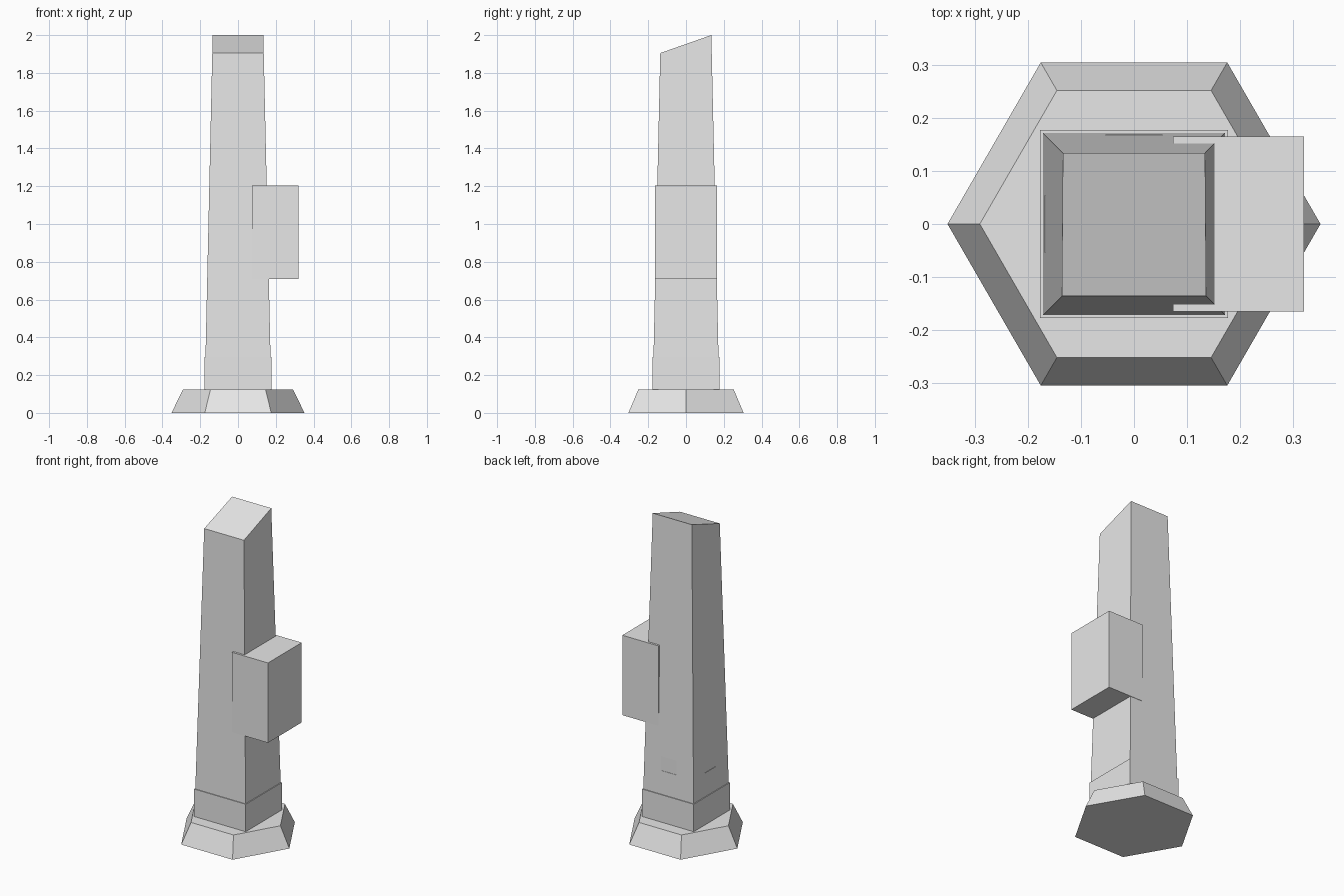
import bpy, bmesh, math
from mathutils import Matrix, Vector

cube = bpy.data.objects.get("Cube")
if cube:
    bpy.data.objects.remove(cube, do_unlink=True)

grey = bpy.data.materials.new("plain_grey")
grey.use_nodes = True
colour = (0.8, 0.8, 0.8, 1)
grey.diffuse_color = colour
for node in grey.node_tree.nodes:
    if node.type == 'BSDF_PRINCIPLED':
        node.inputs["Base Color"].default_value = colour


def finish(name, bm):
    bmesh.ops.recalc_face_normals(bm, faces=bm.faces)
    mesh = bpy.data.meshes.new(name)
    bm.to_mesh(mesh)
    bm.free()
    mesh.materials.append(grey)
    obj = bpy.data.objects.new(name, mesh)
    bpy.context.collection.objects.link(obj)
    return obj


def frustum(sides, r_low, r_high, z_low, z_high, turn=0):
    bm = bmesh.new()
    place = Matrix.Translation((0, 0, (z_low + z_high) / 2)) @ Matrix.Rotation(turn, 4, 'Z')
    bmesh.ops.create_cone(bm, cap_ends=True, segments=sides, radius1=r_low,
                          radius2=r_high, depth=z_high - z_low, matrix=place)
    return bm


def box(name, low, high):
    low, high = Vector(low), Vector(high)
    bm = bmesh.new()
    bmesh.ops.create_cube(bm, size=1, matrix=Matrix.Translation((low + high) / 2)
                          @ Matrix.Diagonal((*(high - low), 1)))
    return finish(name, bm)


# Six-sided foot with a corner on each end of the x axis
bm = frustum(6, 0.352, 0.291, 0, 0.125)
corner = max(bm.verts, key=lambda v: v.co.length).co
turn = -math.atan2(corner.y, corner.x)
bmesh.ops.rotate(bm, verts=bm.verts, matrix=Matrix.Rotation(turn, 3, 'Z'))
finish("hexagonal_foot", bm)

# Square collar standing on the foot
box("collar", (-0.177, -0.177, 0.125), (0.177, 0.177, 0.295))

# Tapered square shaft, cut off on a slope at the top
diag = math.sqrt(2)
bm = frustum(4, 0.176 * diag, 0.133 * diag, 0.125, 2.05, math.pi / 4)
front_edge, back_edge = Vector((0, -0.136, 1.905)), Vector((0, 0.134, 2.0))
normal = Vector((1, 0, 0)).cross(back_edge - front_edge)
cut = bmesh.ops.bisect_plane(bm, geom=bm.verts[:] + bm.edges[:] + bm.faces[:],
                             plane_co=front_edge, plane_no=normal, clear_outer=True)
bmesh.ops.holes_fill(bm, edges=[e for e in cut["geom_cut"] if isinstance(e, bmesh.types.BMEdge)])
shaft = finish("tapered_shaft", bm)

# Shallow pockets low on the back and right faces
half, deep = 0.053, 0.167
cutters = [box("back_pocket_cutter", (-half, deep, 0.44), (half, 0.25, 0.6)),
           box("right_pocket_cutter", (-0.25, -half, 0.44), (-deep, half, 0.6))]
bpy.context.view_layer.objects.active = shaft
for cutter in cutters:
    cutter.hide_render = True
    mod = shaft.modifiers.new("pocket", 'BOOLEAN')
    mod.operation = 'DIFFERENCE'
    mod.solver = 'EXACT'
    mod.object = cutter
    bpy.ops.object.modifier_apply(modifier=mod.name)
    bpy.data.objects.remove(cutter, do_unlink=True)

# Box wrapped around the left side of the shaft
box("side_box", (0.074, -0.165, 0.71), (0.321, 0.165, 1.205))
